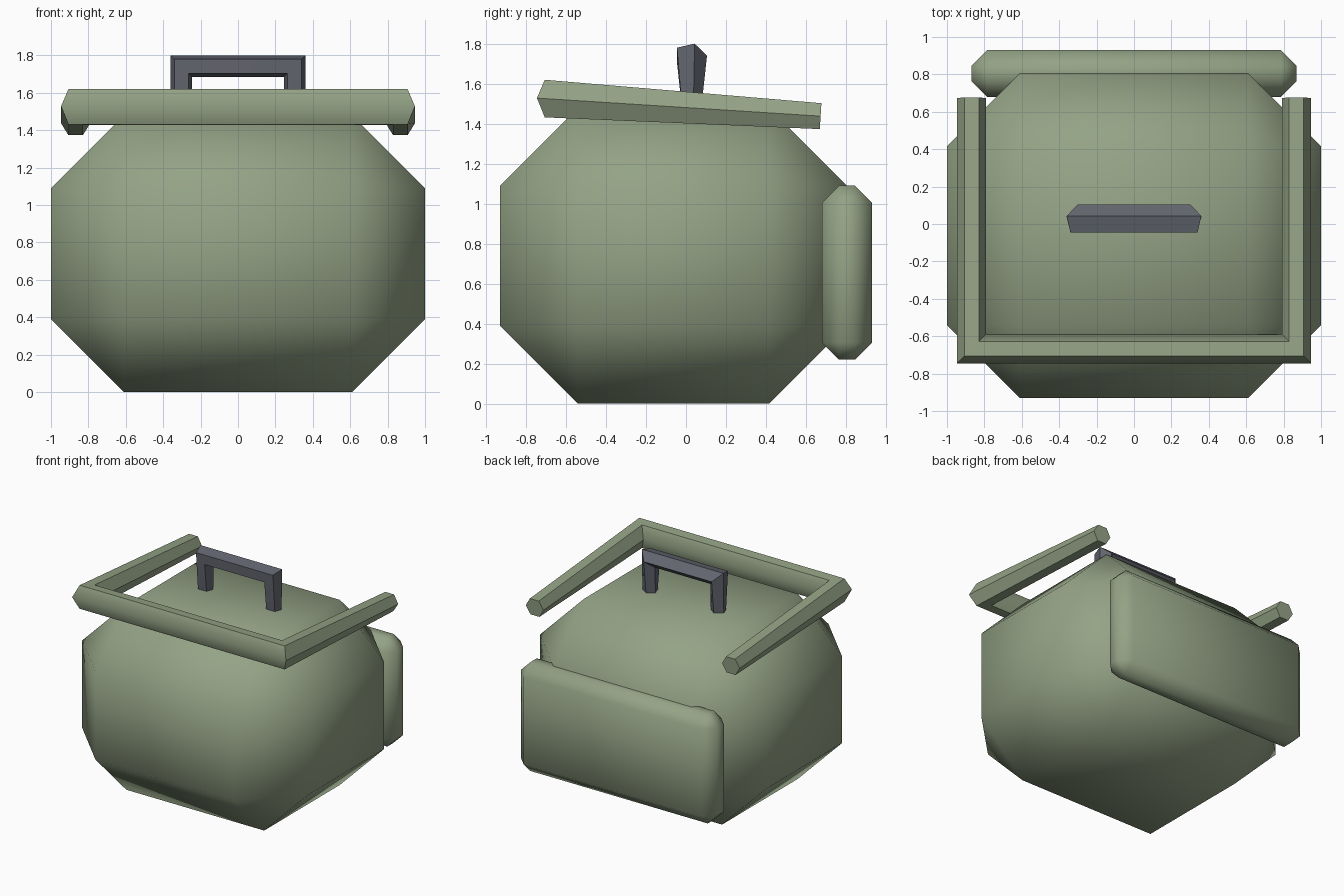
import bpy, bmesh, math

if "Cube" in bpy.data.objects:
    bpy.data.objects.remove(bpy.data.objects["Cube"])


def material(name, colour):
    m = bpy.data.materials.new(name)
    m.diffuse_color = (*colour, 1)
    m.use_nodes = True
    m.node_tree.nodes["Principled BSDF"].inputs["Base Color"].default_value = m.diffuse_color
    return m


GREEN = material("sage green", (0.296, 0.366, 0.238))
GREY = material("slate grey", (0.127, 0.133, 0.162))


def finish(name, bm, mat, angle):
    bmesh.ops.recalc_face_normals(bm, faces=bm.faces)
    mesh = bpy.data.meshes.new(name)
    bm.to_mesh(mesh)
    bm.free()
    mesh.materials.append(mat)
    ob = bpy.data.objects.new(name, mesh)
    bpy.context.collection.objects.link(ob)
    bpy.ops.object.select_all(action='DESELECT')
    ob.select_set(True)
    bpy.context.view_layer.objects.active = ob
    bpy.ops.object.shade_smooth_by_angle(angle=math.radians(angle))
    return ob


def chamfered_box(name, lo, hi, width, mat):
    bm = bmesh.new()
    bmesh.ops.create_cube(bm, size=1)
    for v in bm.verts:
        v.co = [h if c > 0 else l for c, l, h in zip(v.co, lo, hi)]
    bmesh.ops.bevel(bm, geom=bm.edges[:], offset=width, offset_type='OFFSET',
                    segments=1, profile=0.5, affect='EDGES')
    return finish(name, bm, mat, 50)


def sweep(name, rings, mat, angle):
    """Skin a series of matching cross-sections and cap both ends."""
    bm = bmesh.new()
    vs = [[bm.verts.new(p) for p in ring] for ring in rings]
    n = len(vs[0])
    for a, b in zip(vs, vs[1:]):
        for i in range(n):
            j = (i + 1) % n
            bm.faces.new((a[i], a[j], b[j], b[i]))
    bm.faces.new(vs[0])
    bm.faces.new(vs[-1])
    return finish(name, bm, mat, angle)


# Pot body: box with wide chamfers; rear storage box with small ones.
# A one-segment 45 degree chamfer of 0.39 leaves the flat panels seen on each side.
chamfered_box("pot_body", (-1, -0.93, 0), (1, 0.805, 1.48), 0.39, GREEN)
chamfered_box("rear_box", (-0.87, 0.68, 0.22), (0.87, 0.93, 1.09), 0.085, GREEN)

# Carrying handle: tilted U of hexagonal bar, taller at the front
hexagon = [(math.cos(math.radians(a)) * 0.078, math.sin(math.radians(a)) / math.sin(math.pi / 3))
           for a in range(0, 360, 60)]


def bar_point(x, y, s):
    half = 0.094 - 0.021 * (y + 0.71)
    return (x, y, 1.528 - 0.0636 * (y + 0.745) + s * half)


def bar_ring(side, front):
    return [bar_point(side * (0.868 + n), -(0.667 + n) if front else 0.673 + 0.004 * s, s)
            for n, s in hexagon]


sweep("carry_handle",
      [bar_ring(-1, False), bar_ring(-1, True), bar_ring(1, True), bar_ring(1, False)],
      GREEN, 50)

# Lid grip: five-sided bar bent into a bridge, feet narrowing downward
pentagon = [(0.105, 0.0), (0.043, 0.06), (-0.045, 0.04), (-0.045, -0.036), (0.043, -0.055)]


def grip_ring(side, top):
    return [(side * (0.30 + n), y if top else 0.025 + (y - 0.025) * 0.64,
             1.74 + n if top else 1.475) for y, n in pentagon]


sweep("lid_grip",
      [grip_ring(-1, False), grip_ring(-1, True), grip_ring(1, True), grip_ring(1, False)],
      GREY, 30)
